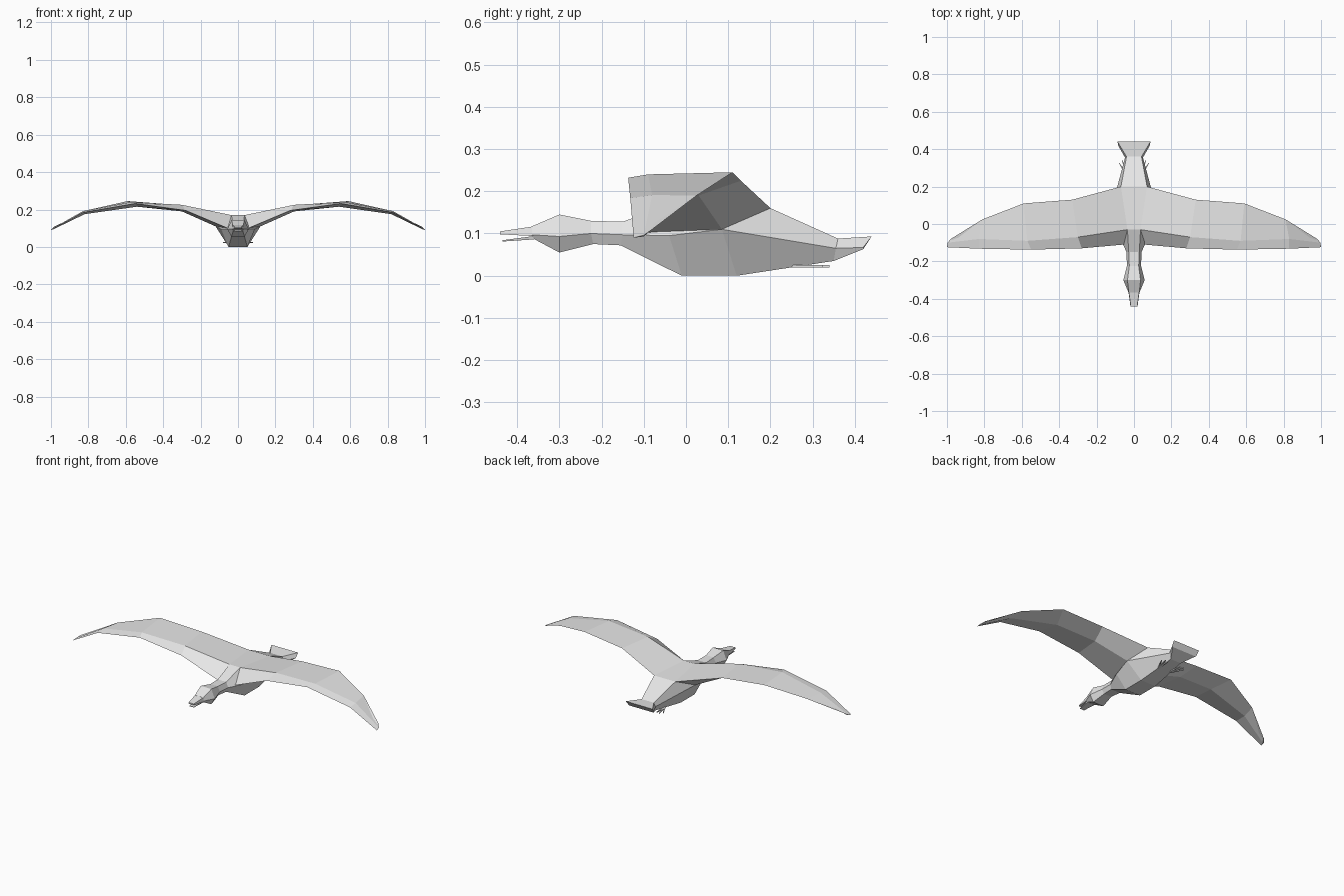
import bpy, bmesh

grey = bpy.data.materials.new("plain grey")
grey.diffuse_color = (0.8, 0.8, 0.8, 1)


def loft(name, rings):
    """Skin a list of equal-length point rings into a closed flat-shaded solid."""
    bm = bmesh.new()
    vs = [[bm.verts.new(p) for p in r] for r in rings]
    n = len(rings[0])
    for a, b in zip(vs, vs[1:]):
        for i in range(n):
            j = (i + 1) % n
            bm.faces.new((a[i], a[j], b[j], b[i]))
    bm.faces.new(vs[0])
    bm.faces.new(vs[-1])
    bmesh.ops.recalc_face_normals(bm, faces=bm.faces)
    mesh = bpy.data.meshes.new(name)
    bm.to_mesh(mesh)
    bm.free()
    mesh.materials.append(grey)
    obj = bpy.data.objects.new(name, mesh)
    bpy.context.collection.objects.link(obj)
    return obj


def mirrored(name, rings):
    """Loft one side and mirror it across x."""
    obj = loft(name, rings)
    obj.modifiers.new("mirror", 'MIRROR').use_mirror_merge = False
    return obj


def sections(stations):
    """Turn (y, half width, z) profile points into symmetric rings."""
    return [[(w, y, z) for y, w, z in s] + [(-w, y, z) for y, w, z in reversed(s)]
            for s in stations]


# Head, neck, torso and flared tail: back, flank and belly points per station
loft("body", sections([
    [(-.365, .028, .117), (-.365, .030, .097), (-.36, .025, .087)],
    [(-.30, .035, .145), (-.30, .057, .093), (-.30, .035, .055)],
    [(-.225, .025, .130), (-.225, .038, .100), (-.22, .025, .075)],
    [(-.15, .028, .128), (-.15, .040, .097), (-.155, .030, .072)],
    [(-.03, .035, .170), (-.04, .090, .095), (-.01, .050, 0)],
    [(.20, .070, .160), (.085, .120, .110), (.12, .050, 0)],
    [(.36, .040, .088), (.355, .048, .065), (.35, .035, .035)],
    [(.44, .088, .093), (.42, .085, .067), (.42, .080, .063)],
]))

# Slightly open bill
loft("upper_bill", sections([
    [(-.36, .028, .117), (-.36, .030, .094)],
    [(-.44, .017, .105), (-.44, .019, .098)],
]))
loft("lower_bill", sections([
    [(-.36, .026, .094), (-.36, .024, .086)],
    [(-.435, .015, .084), (-.435, .014, .081)],
]))

# Wings: back edge, top ridge, front edge and underside crease per station
mirrored("wings", [
    [(.07, .20, .16), (.035, -.03, .17), (.055, -.11, .10), (.12, .085, .11)],
    [(.33, .13, .225), (.30, -.07, .225), (.28, -.13, .195), (.30, .03, .19)],
    [(.59, .11, .245), (.57, -.09, .24), (.55, -.137, .232), (.54, .0, .215)],
    [(.81, .025, .19), (.83, -.08, .191), (.83, -.132, .184), (.82, -.05, .175)],
    [(.98, -.08, .11), (.997, -.10, .096), (1.0, -.124, .09), (.99, -.10, .093)],
])

# Feet: three thin toes fanning back from each heel
for label, tx, ty in (("inner", .045, .335), ("middle", .064, .34), ("outer", .08, .325)):
    mirrored(label + "_toes", [
        [(.030, .25, .020), (.042, .25, .020), (.042, .25, .026), (.030, .25, .026)],
        [(tx - .004, ty, .020), (tx, ty, .020), (tx, ty, .025), (tx - .004, ty, .025)],
    ])
